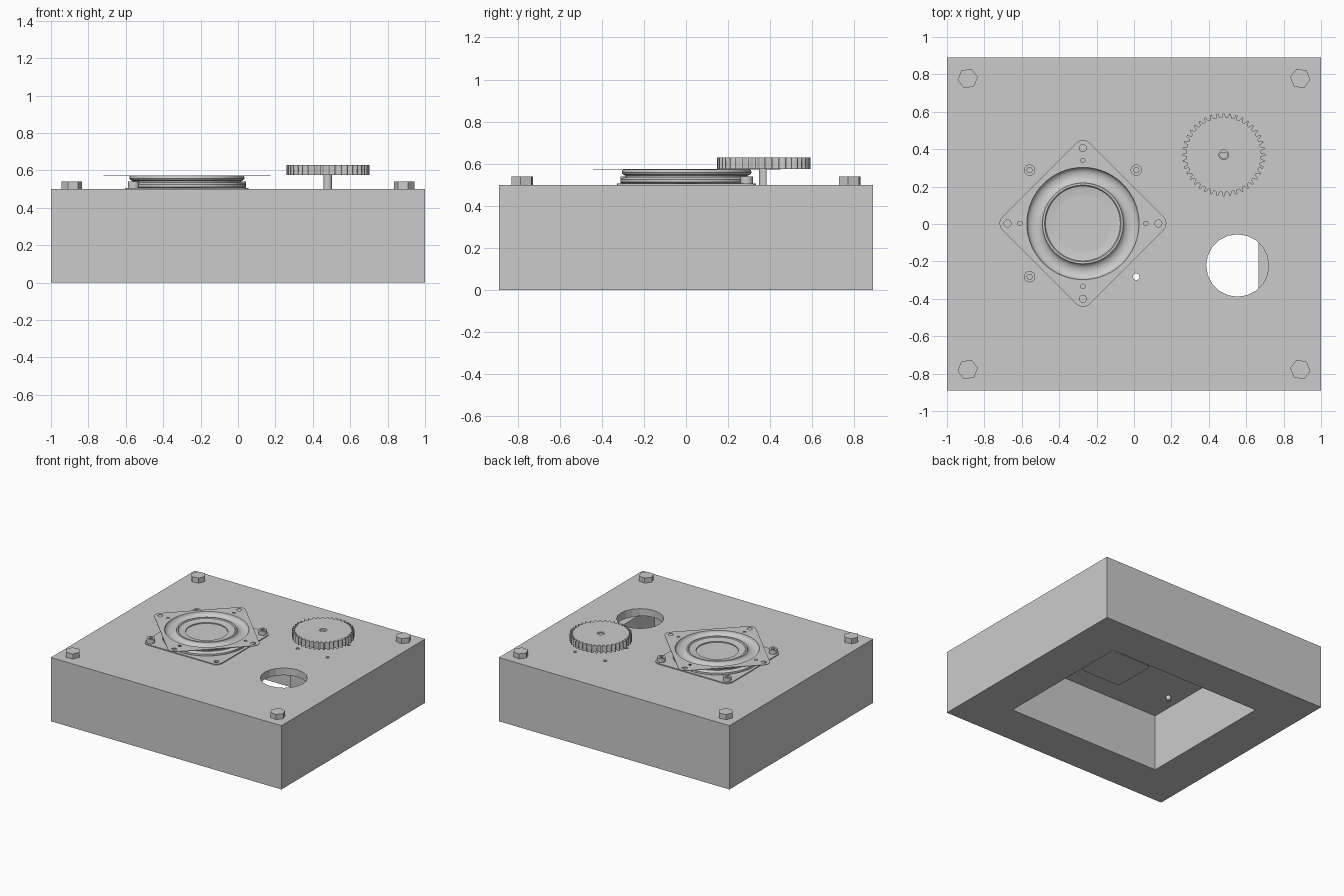
import bpy, bmesh
from math import sin, cos, pi, tau, radians
from mathutils import Matrix

if "Cube" in bpy.data.objects:
    bpy.data.objects.remove(bpy.data.objects["Cube"])

grey = bpy.data.materials.new("light_grey")
grey.use_nodes = True
grey.diffuse_color = (0.6, 0.6, 0.6, 1)
grey.node_tree.nodes["Principled BSDF"].inputs["Base Color"].default_value = (0.6, 0.6, 0.6, 1)

TOP = 0.5            # lid surface
CEILING = 0.444      # inside of the lid
SPEAKER = (-0.273, 0.003)
GEAR = (0.48, 0.37)


def finish(name, bm, smooth=False):
    bmesh.ops.remove_doubles(bm, verts=bm.verts, dist=1e-5)
    bmesh.ops.recalc_face_normals(bm, faces=bm.faces)
    mesh = bpy.data.meshes.new(name)
    bm.to_mesh(mesh)
    bm.free()
    mesh.materials.clear()
    mesh.materials.append(grey)
    ob = bpy.data.objects.new(name, mesh)
    bpy.context.collection.objects.link(ob)
    if smooth:
        bpy.ops.object.select_all(action='DESELECT')
        bpy.context.view_layer.objects.active = ob
        ob.select_set(True)
        bpy.ops.object.shade_smooth_by_angle(angle=radians(35))
    return ob


def add_prism(bm, x, y, r, z0, z1, sides=24, turn=0.0):
    place = Matrix.Translation((x, y, (z0 + z1) / 2)) @ Matrix.Rotation(turn, 4, 'Z')
    bmesh.ops.create_cone(bm, cap_ends=True, segments=sides, radius1=r, radius2=r,
                          depth=z1 - z0, matrix=place)


def add_box(bm, sx, sy, z0, z1):
    place = Matrix.Translation((0, 0, (z0 + z1) / 2)) @ Matrix.Diagonal((sx, sy, z1 - z0, 1))
    bmesh.ops.create_cube(bm, size=1, matrix=place)


def circle(r, x=0, y=0, n=24):
    return [(x + r * cos(tau * i / n), y + r * sin(tau * i / n)) for i in range(n)]


def rounded_square(half, r, steps=6):
    pts = []
    for q in range(4):
        mid = pi / 4 + q * pi / 2
        cx, cy = [(half - r) * (1 if f(mid) > 0 else -1) for f in (cos, sin)]
        for i in range(steps + 1):
            a = q * pi / 2 + i * pi / 2 / steps
            pts.append((cx + r * cos(a), cy + r * sin(a)))
    return pts


def plate(name, loops, centre, z0, z1, turn=0.0, smooth=False):
    """Extruded flat outline; the loops after the first are holes."""
    curve = bpy.data.curves.new(name + "_outline", 'CURVE')
    curve.dimensions = '2D'
    curve.fill_mode = 'BOTH'
    curve.extrude = (z1 - z0) / 2
    for pts in loops:
        spline = curve.splines.new('POLY')
        spline.points.add(len(pts) - 1)
        for p, (x, y) in zip(spline.points, pts):
            p.co = (x, y, 0, 1)
        spline.use_cyclic_u = True
    temp = bpy.data.objects.new(name + "_outline", curve)
    mesh = bpy.data.meshes.new_from_object(temp)
    bm = bmesh.new()
    bm.from_mesh(mesh)
    bpy.data.objects.remove(temp)
    bpy.data.meshes.remove(mesh)
    bm.transform(Matrix.Translation((*centre, (z0 + z1) / 2)) @ Matrix.Rotation(turn, 4, 'Z'))
    return finish(name, bm, smooth)


def cut(ob, cutter):
    mod = ob.modifiers.new("cut", 'BOOLEAN')
    mod.operation = 'DIFFERENCE'
    mod.solver = 'EXACT'
    mod.object = cutter
    bpy.context.view_layer.update()
    bpy.context.view_layer.objects.active = ob
    bpy.ops.object.modifier_apply(modifier=mod.name)
    bpy.data.objects.remove(cutter)


# Enclosure: thick walls, thin lid, open underneath
bm = bmesh.new()
add_box(bm, 2, 1.78, 0, TOP)
box = finish("enclosure", bm)

bm = bmesh.new()
add_box(bm, 1.33, 1.115, -0.1, CEILING)
cut(box, finish("cavity_cutter", bm))

# Lid holes: large port, unused speaker screw hole, motor screw holes
bm = bmesh.new()
add_prism(bm, 0.553, -0.222, 0.167, CEILING - 0.004, 0.6, 20)
add_prism(bm, SPEAKER[0] + 0.285, SPEAKER[1] - 0.285, 0.018, 0.43, 0.6, 16)
for sx in (-1, 1):
    for sy in (-1, 1):
        add_prism(bm, GEAR[0] + sx * 0.13, GEAR[1] + sy * 0.13, 0.013, 0.46, 0.6, 12)
cut(box, finish("hole_cutter", bm))

# Hexagonal corner bolts
bm = bmesh.new()
for sx in (-1, 1):
    for sy in (-1, 1):
        add_prism(bm, sx * 0.889, sy * 0.778, 0.055, TOP - 0.01, 0.54, 6, radians(8 if sx < 0 else -8) + pi / 6)
finish("corner_bolts", bm)

# Speaker mounting plates: the upper one is turned by an eighth
corner_holes = [circle(0.019, sx * 0.285, sy * 0.285, 16) for sx in (-1, 1) for sy in (-1, 1)]
small_holes = [circle(0.012, sx * 0.238, sy * 0.238, 12) for sx in (-1, 1) for sy in (-1, 1)]
outline = rounded_square(0.33, 0.05)
plate("lower_speaker_plate", [outline] + corner_holes, SPEAKER, TOP, 0.507)
plate("upper_speaker_plate", [outline, circle(0.3, n=64)] + corner_holes + small_holes,
      SPEAKER, 0.569, 0.573, pi / 4)

# Speaker body: rolled sides, sunken surround groove, flat cone and cap
profile = [(0, 0.506), (0.305, 0.506), (0.315, 0.512), (0.315, 0.526), (0.305, 0.533),
           (0.29, 0.536), (0.29, 0.543), (0.303, 0.549), (0.308, 0.558), (0.305, 0.573), (0.3, 0.574)]
for i in range(13):
    a = pi * i / 12
    profile.append((0.2575 + 0.0415 * cos(a), 0.572 - 0.028 * sin(a)))
profile += [(0.205, 0.572), (0.2, 0.566), (0.155, 0.558), (0.15, 0.558), (0.15, 0.55), (0, 0.55)]
bm = bmesh.new()
verts = [bm.verts.new((r, 0, z)) for r, z in profile]
edges = [bm.edges.new(pair) for pair in zip(verts, verts[1:])]
bmesh.ops.spin(bm, geom=verts + edges, cent=(0, 0, 0), axis=(0, 0, 1), angle=tau, steps=64)
bm.transform(Matrix.Translation((*SPEAKER, 0)))
finish("speaker_body", bm, True)

# Three socket-head screws; the fourth hole stays empty
for name, sx, sy in (("back_right", -1, 1), ("back_left", 1, 1), ("front_right", -1, -1)):
    at = (SPEAKER[0] + sx * 0.285, SPEAKER[1] + sy * 0.285)
    plate(name + "_screw_head", [circle(0.03), circle(0.015, n=6)], at, 0.507, 0.54, smooth=True)
    bm = bmesh.new()
    add_prism(bm, *at, 0.017, 0.41, 0.52, 16)
    finish(name + "_screw_shank", bm, True)

# Motor hanging inside, with a flatted shaft
plate("motor", [rounded_square(0.178, 0.035, 3)], GEAR, 0.004, CEILING)
flat_shaft = [(x, min(y, 0.013)) for x, y in circle(0.023)]
plate("motor_shaft", [flat_shaft], GEAR, CEILING, 0.62)

# Spur gear
TEETH = 40
teeth = []
for i in range(TEETH):
    for part, r in ((-0.3, 0.2), (-0.13, 0.222), (0.13, 0.222), (0.3, 0.2)):
        a = tau * (i + part) / TEETH
        teeth.append((r * cos(a), r * sin(a)))
plate("spur_gear", [teeth, circle(0.026)], GEAR, 0.575, 0.63)
